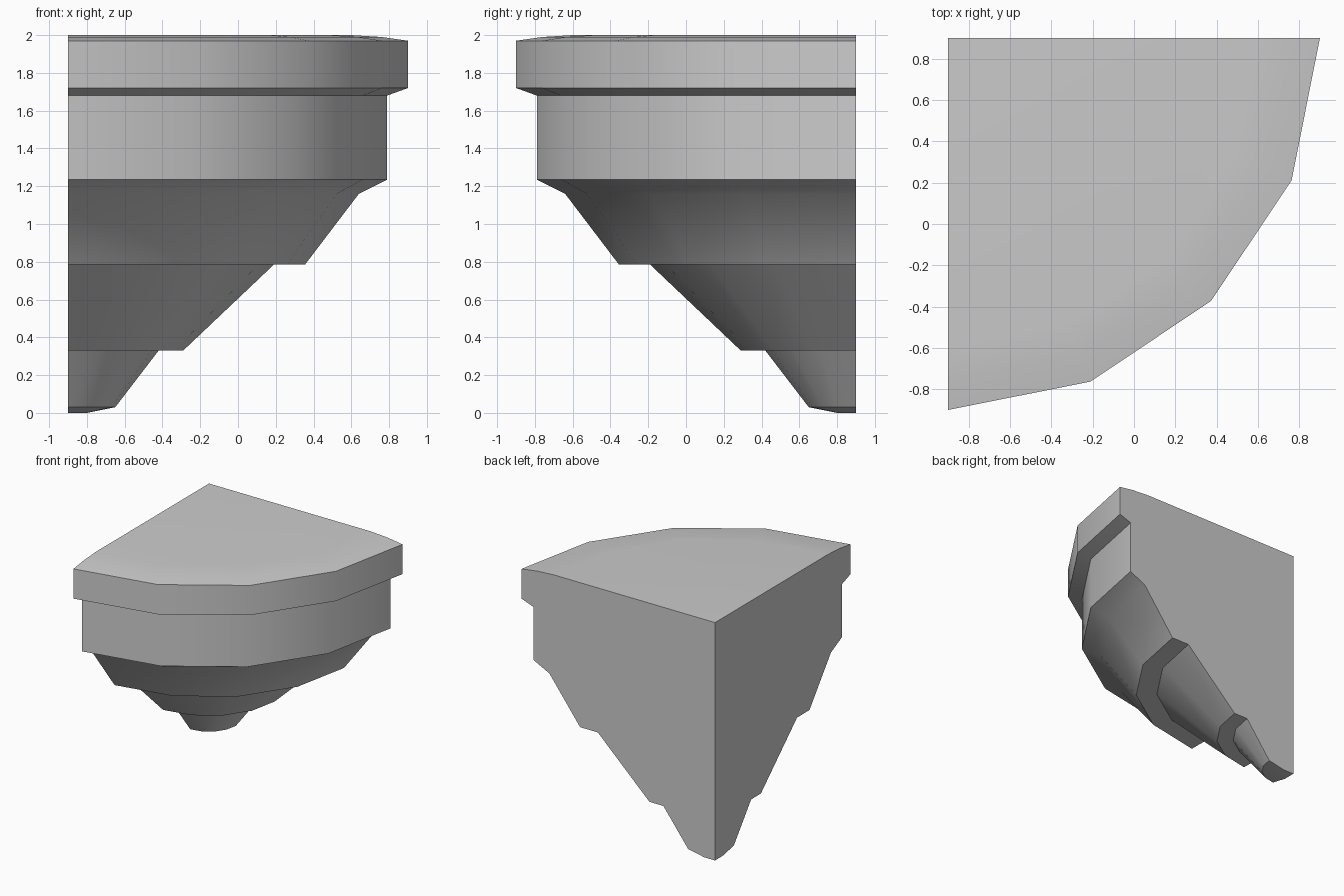
import bpy
import bmesh
from math import sin, cos, pi, radians

cube = bpy.data.objects.get("Cube")
if cube:
    bpy.data.objects.remove(cube, do_unlink=True)

STEPS = 4               # flat sides in the quarter turn
CORNER = (-0.9, 0.9)    # where the two wall faces meet

# Moulding profile from top to bottom: (radius, height)
profile = [
    (1.5, 2.0), (1.66, 1.99), (1.8, 1.97),      # gently domed top
    (1.8, 1.72), (1.69, 1.68),                  # upper slab and undercut
    (1.69, 1.235), (1.54, 1.16),                # drum and chamfer
    (1.255, 0.785), (1.09, 0.785),              # first tapered tier
    (0.61, 0.33), (0.48, 0.33),                 # second tapered tier
    (0.25, 0.03), (0.1, 0.0),                   # tip
]

stone = bpy.data.materials.new("light_grey_stone")
stone.use_nodes = True
colour = (0.6, 0.6, 0.6, 1)
stone.diffuse_color = colour
stone.node_tree.nodes["Principled BSDF"].inputs["Base Color"].default_value = colour

bm = bmesh.new()
cx, cy = CORNER
top = bm.verts.new((cx, cy, profile[0][1]))
bottom = bm.verts.new((cx, cy, profile[-1][1]))

# One copy of the profile at each angle of the quarter turn
ribs = []
for i in range(STEPS + 1):
    a = -i * pi / 2 / STEPS
    ribs.append([bm.verts.new((cx + r * cos(a), cy + r * sin(a), z)) for r, z in profile])

# Curved outside
for a, b in zip(ribs, ribs[1:]):
    for k in range(len(profile) - 1):
        bm.faces.new((a[k], a[k + 1], b[k + 1], b[k]))

# Top, underside and the two flat wall faces
bm.faces.new([top] + [rib[0] for rib in ribs])
bm.faces.new([bottom] + [rib[-1] for rib in ribs])
for rib in (ribs[0], ribs[-1]):
    bm.faces.new([top] + rib + [bottom])
bmesh.ops.recalc_face_normals(bm, faces=bm.faces)

mesh = bpy.data.meshes.new("corner_corbel")
bm.to_mesh(mesh)
bm.free()
mesh.materials.append(stone)
corbel = bpy.data.objects.new("corner_corbel", mesh)
bpy.context.collection.objects.link(corbel)

bpy.ops.object.select_all(action='DESELECT')
corbel.select_set(True)
bpy.context.view_layer.objects.active = corbel
bpy.ops.object.shade_smooth_by_angle(angle=radians(30))
